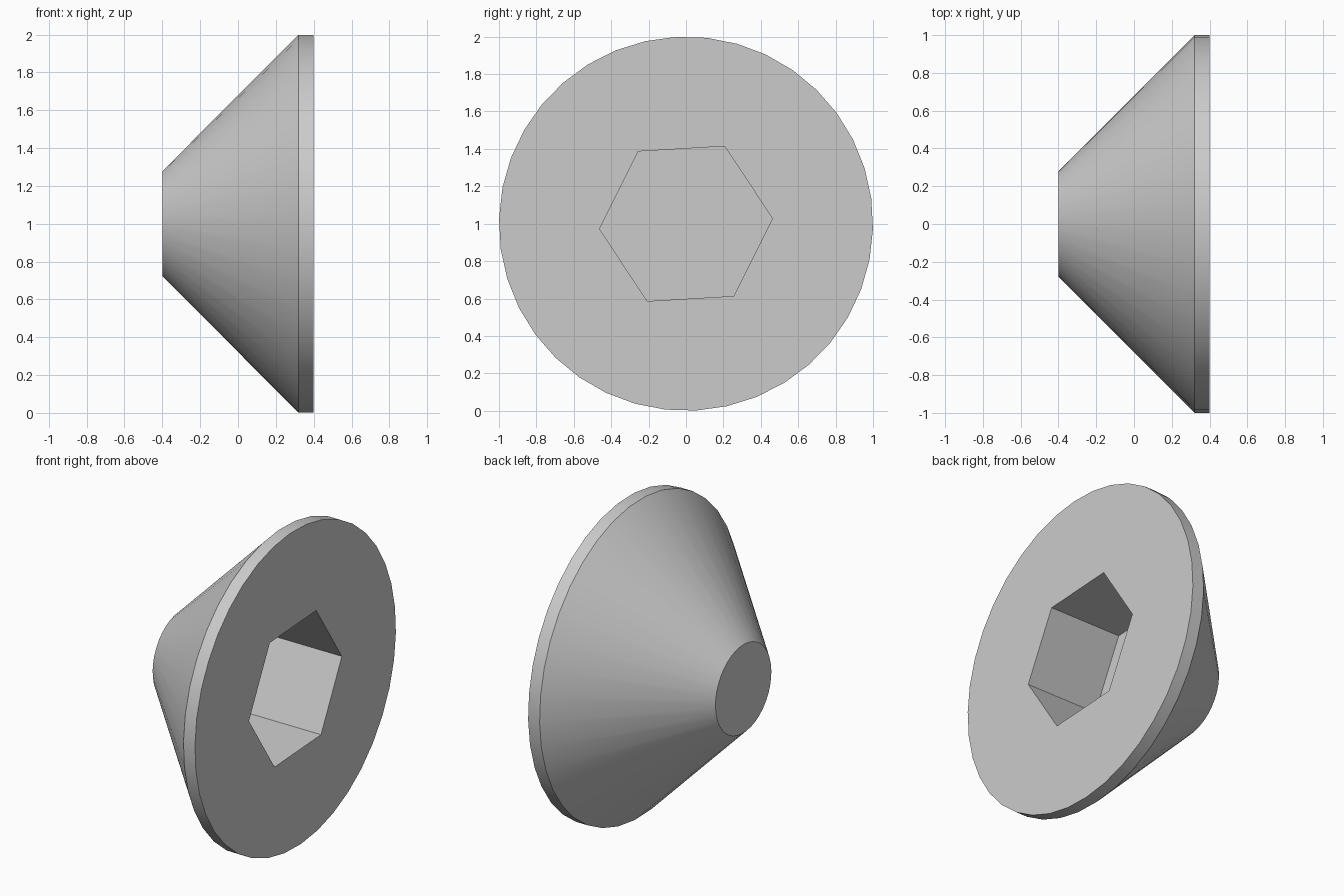
import bpy
import bmesh
from math import cos, sin, radians, tau

cube = bpy.data.objects.get("Cube")
if cube:
    bpy.data.objects.remove(cube, do_unlink=True)

SIDES = 38
TURN = radians(-1.6)
HEX_TURN = radians(3.4)
CENTRE_Z = 1.0

steel = bpy.data.materials.new("grey_metal")
steel.use_nodes = True
grey = (0.6, 0.6, 0.6, 1.0)
steel.diffuse_color = grey
steel.node_tree.nodes["Principled BSDF"].inputs["Base Color"].default_value = grey

bm = bmesh.new()


def ring(x, radius, sides, turn):
    """Closed loop of edges around the x axis."""
    verts = [bm.verts.new((x, radius * cos(turn + tau * i / sides),
                           CENTRE_Z + radius * sin(turn + tau * i / sides)))
             for i in range(sides)]
    edges = [bm.edges.new((verts[i], verts[(i + 1) % sides])) for i in range(sides)]
    return verts, edges


def wall(a, b):
    """Quads joining two rings of equal count."""
    for i in range(len(a)):
        j = (i + 1) % len(a)
        bm.faces.new((a[i], a[j], b[j], b[i]))


# Conical body and straight rim
tip, _ = ring(-0.4, 0.278, SIDES, TURN)
shoulder, _ = ring(0.32, 1.0, SIDES, TURN)
rim, rim_edges = ring(0.4, 1.0, SIDES, TURN)
wall(tip, shoulder)
wall(shoulder, rim)
bm.faces.new(tip)

# Hexagonal socket with a flat floor
mouth, mouth_edges = ring(0.4, 0.463, 6, HEX_TURN)
floor, _ = ring(-0.1, 0.463, 6, HEX_TURN)
wall(mouth, floor)
bm.faces.new(floor)

# Flat face around the socket
bmesh.ops.triangle_fill(bm, edges=rim_edges + mouth_edges, use_beauty=True,
                        normal=(1, 0, 0))
bmesh.ops.recalc_face_normals(bm, faces=bm.faces[:])

mesh = bpy.data.meshes.new("countersunk_head")
bm.to_mesh(mesh)
bm.free()
mesh.materials.append(steel)
head = bpy.data.objects.new("countersunk_head", mesh)
bpy.context.collection.objects.link(head)

# Smooth cone and rim, crisp edges
bpy.ops.object.select_all(action="DESELECT")
head.select_set(True)
bpy.context.view_layer.objects.active = head
bpy.ops.object.shade_smooth_by_angle(angle=radians(30))
